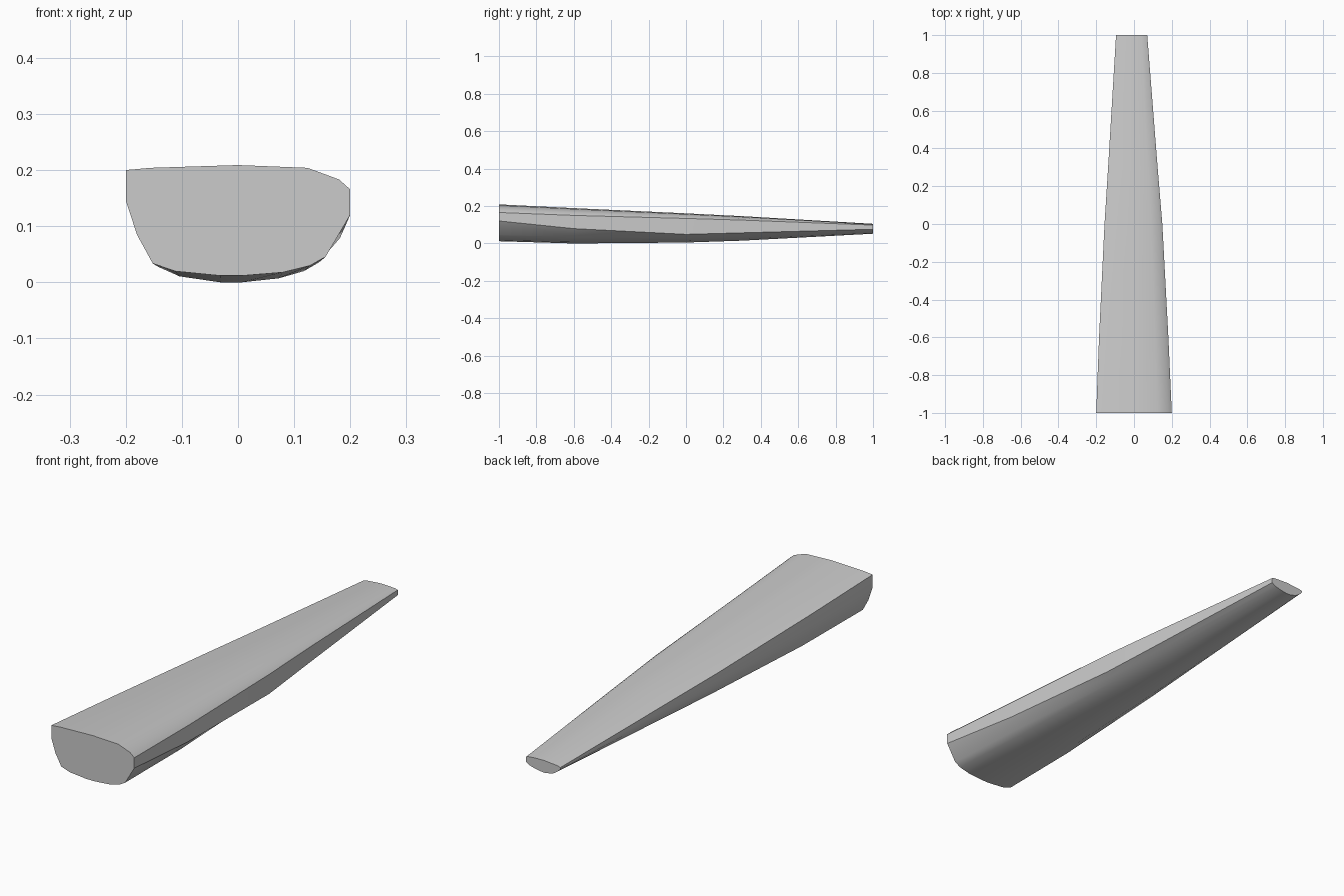
import bpy
import bmesh
from math import radians

default_cube = bpy.data.objects.get("Cube")
if default_cube:
    bpy.data.objects.remove(default_cube, do_unlink=True)


def make_material(name, colour):
    material = bpy.data.materials.new(name)
    material.use_nodes = True
    material.diffuse_color = colour
    shader = material.node_tree.nodes["Principled BSDF"]
    shader.inputs["Base Color"].default_value = colour
    return material


def mix(start, end, factor):
    return start + (end - start) * factor


# Cross-sections as fractions of width and height, clockwise from the top left
wide_profile = [
    (0, .955), (.11, .975), (.5, 1), (.81, .975), (.95, .87), (1, .78),
    (1, .55), (.89, .17), (.82, .09), (.7, .03), (.52, 0), (.42, 0),
    (.22, .04), (.12, .11), (.05, .37), (0, .68)]
tip_profile = [
    (0, .82), (.11, .9), (.5, 1), (.8, .97), (.95, .93), (1, .87),
    (1, .45), (.93, .28), (.85, .2), (.7, .08), (.52, 0), (.42, 0),
    (.22, .15), (.12, .33), (.05, .52), (0, .68)]
SHOULDER = 6  # lower corner of the rounded side

# Stations: y, left edge, right edge, bottom, top, profile blend, shoulder height
stations = [
    (-1, -.2, .2, .012, .209, 0, .55),
    (-.6, -.185, .182, 0, .189, .15, .42),
    (0, -.156, .15, .005, .161, .5, .28),
    (.3, -.137, .125, .015, .146, .65, .32),
    (1, -.095, .07, .052, .105, 1, .45)]


def add_ring(mesh, station):
    y, left, right, bottom, top, blend, shoulder = station
    ring = []
    for index, (wide, tip) in enumerate(zip(wide_profile, tip_profile)):
        across = mix(wide[0], tip[0], blend)
        height = mix(wide[1], tip[1], blend)
        if index == SHOULDER:
            height = shoulder
        position = (mix(left, right, across), y, mix(bottom, top, height))
        ring.append(mesh.verts.new(position))
    return ring


# Tapered body: loft the rings and cap both ends
mesh = bmesh.new()
rings = [add_ring(mesh, station) for station in stations]
for near, far in zip(rings, rings[1:]):
    for i in range(len(near)):
        mesh.faces.new((near[i - 1], near[i], far[i], far[i - 1]))
for cap in (rings[0], rings[-1]):
    mesh.faces.new(cap)
bmesh.ops.recalc_face_normals(mesh, faces=mesh.faces)

body_mesh = bpy.data.meshes.new("tapered_body")
mesh.to_mesh(body_mesh)
mesh.free()
body = bpy.data.objects.new("tapered_body", body_mesh)
bpy.context.collection.objects.link(body)
body_mesh.materials.append(make_material("plain grey", (.6, .6, .6, 1)))

# Smooth along the body, crisp at the end caps and the long corner
bpy.ops.object.select_all(action="DESELECT")
body.select_set(True)
bpy.context.view_layer.objects.active = body
bpy.ops.object.shade_smooth_by_angle(angle=radians(30))
